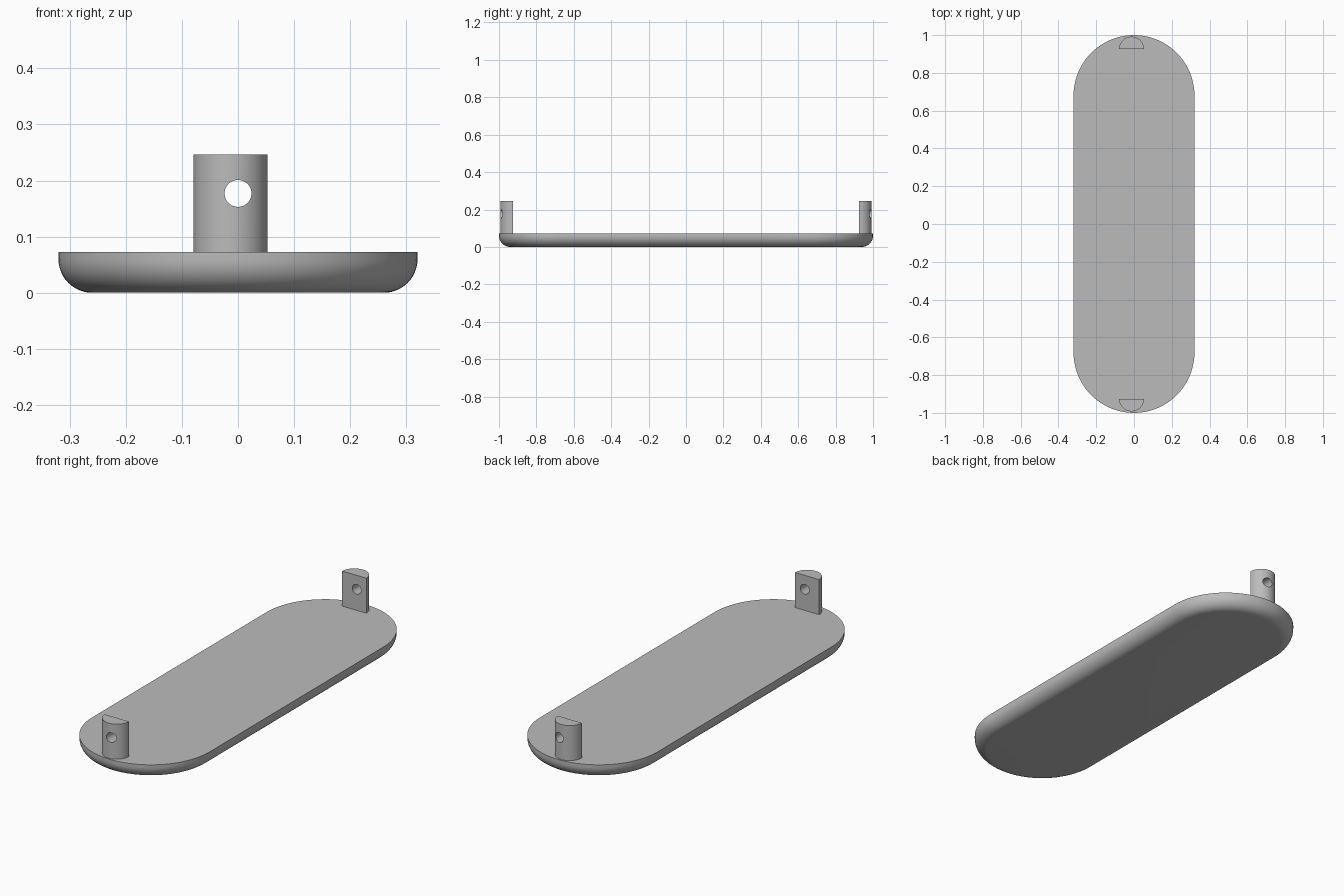
import bpy, bmesh, math

cube = bpy.data.objects.get("Cube")
if cube:
    bpy.data.objects.remove(cube, do_unlink=True)

grey = bpy.data.materials.new("plain grey")
grey.use_nodes = True
COLOUR = (0.5, 0.5, 0.5, 1)
grey.diffuse_color = COLOUR
grey.node_tree.nodes["Principled BSDF"].inputs["Base Color"].default_value = COLOUR


def loft(name, rings):
    """Solid through a stack of matching closed rings."""
    bm = bmesh.new()
    loops = [[bm.verts.new(p) for p in ring] for ring in rings]
    for low, high in zip(loops, loops[1:]):
        for i in range(len(low)):
            j = (i + 1) % len(low)
            bm.faces.new((low[i], low[j], high[j], high[i]))
    bm.faces.new(loops[0][::-1])
    bm.faces.new(loops[-1])
    bmesh.ops.recalc_face_normals(bm, faces=bm.faces)
    mesh = bpy.data.meshes.new(name)
    bm.to_mesh(mesh)
    bm.free()
    mesh.materials.append(grey)
    obj = bpy.data.objects.new(name, mesh)
    bpy.context.collection.objects.link(obj)
    return obj


def select_only(obj):
    bpy.ops.object.select_all(action='DESELECT')
    obj.select_set(True)
    bpy.context.view_layer.objects.active = obj


def smooth(obj):
    select_only(obj)
    bpy.ops.object.shade_smooth_by_angle(angle=math.radians(35))


def stadium(radius, z, n=40):
    """Long outline with a half circle at each end."""
    pts = []
    for side, start in ((1, 0), (-1, math.pi)):
        for i in range(n + 1):
            a = start + math.pi * i / n
            pts.append((radius * math.cos(a), side * 0.68 + radius * math.sin(a), z))
    return pts


# Tray base: flat bottom, rounded lower edge, short upright rim
HALF, TOP, ROUND = 0.32, 0.073, 0.06
steps = 12
rings = []
for i in range(steps + 1):
    a = math.pi / 2 * i / steps
    rings.append(stadium(HALF - ROUND * (1 - math.sin(a)), ROUND * (1 - math.cos(a))))
rings.append(stadium(HALF, TOP))
smooth(loft("tray_base", rings))


# Half-round posts, flat side facing inward, each with a drilled hole
def post(name, side):
    r, n = 0.066, 32
    arc = [math.pi * i / n for i in range(n + 1)]
    rings = [[(-0.013 + r * math.cos(a), side * (0.926 + r * math.sin(a)), z) for a in arc]
             for z in (TOP - 0.01, 0.246)]
    obj = loft(name, rings)
    bpy.ops.mesh.primitive_cylinder_add(vertices=40, radius=0.024, depth=0.4,
                                        location=(0, side * 0.95, 0.177),
                                        rotation=(math.pi / 2, 0, 0))
    drill = bpy.context.object
    drill.hide_render = True
    drill.data.materials.append(grey)
    cut = obj.modifiers.new("hole", 'BOOLEAN')
    cut.operation = 'DIFFERENCE'
    cut.solver = 'EXACT'
    cut.object = drill
    select_only(obj)
    bpy.ops.object.modifier_apply(modifier=cut.name)
    bpy.data.objects.remove(drill, do_unlink=True)
    smooth(obj)


post("front_post", -1)
post("back_post", 1)
